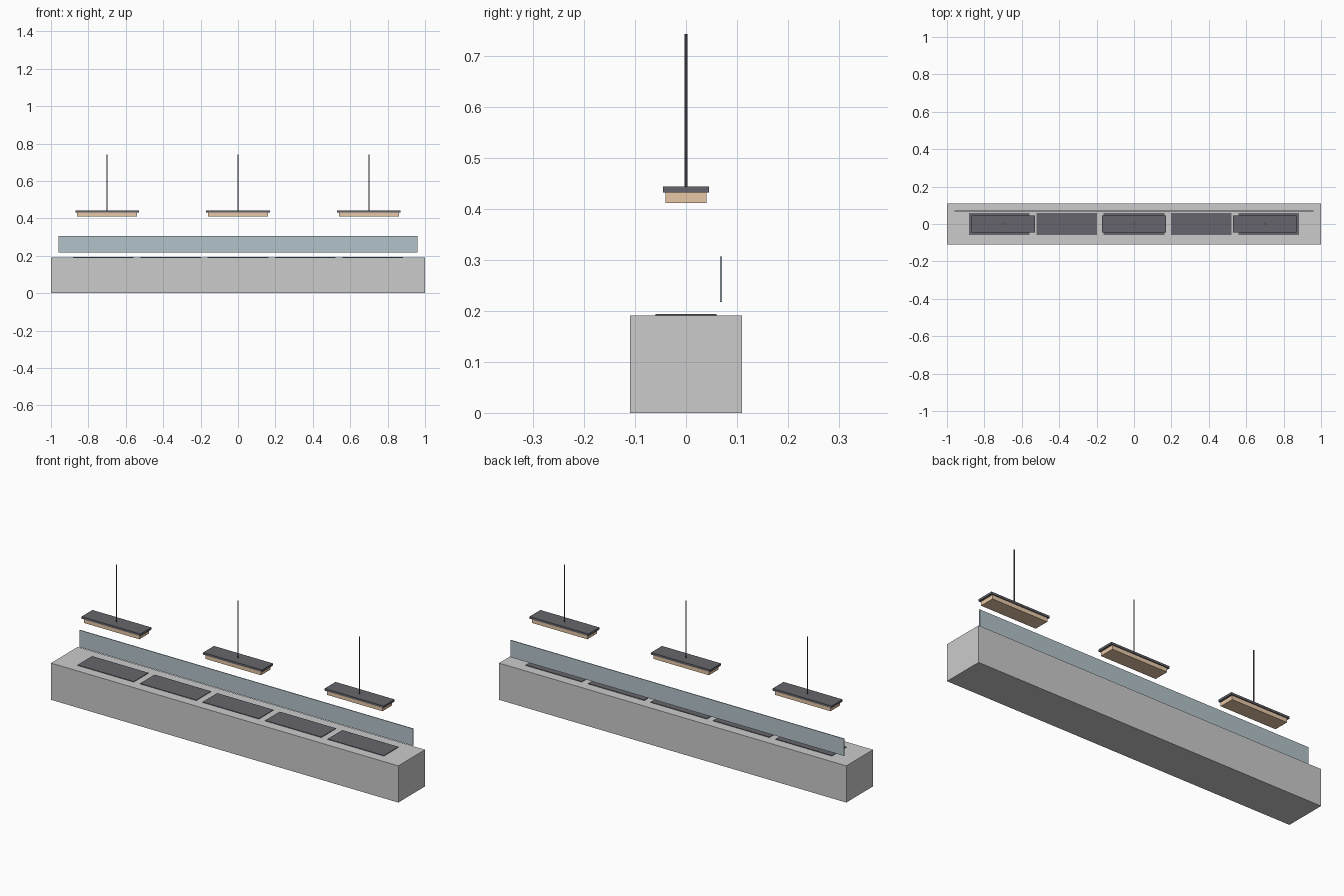
import bpy

if "Cube" in bpy.data.objects:
    bpy.data.objects.remove(bpy.data.objects["Cube"])


def material(name, rgba):
    m = bpy.data.materials.new(name)
    m.diffuse_color = rgba
    m.use_nodes = True
    m.node_tree.nodes["Principled BSDF"].inputs["Base Color"].default_value = m.diffuse_color
    return m


dark = material("dark_metal", (0.13, 0.13, 0.15, 1))
glass = material("pale_glass", (0.45, 0.55, 0.60, 1))
warm = material("warm_light", (0.80, 0.58, 0.38, 1))


def box(name, x, y, z, mat=None):
    """Box from (min, max) ranges on each axis."""
    bpy.ops.mesh.primitive_cube_add(size=1, location=[(a + b) / 2 for a, b in (x, y, z)])
    o = bpy.context.object
    o.name = name
    o.scale = [b - a for a, b in (x, y, z)]
    bpy.ops.object.transform_apply(location=False, rotation=False, scale=True)
    if mat:
        o.data.materials.append(mat)
    return o


# Counter body
box("counter", (-1, 1), (-0.11, 0.11), (0, 0.191))

# Five dark trays along the top
for i in range(5):
    cx = (i - 2) * 0.36
    box(f"tray_{i + 1}", (cx - 0.162, cx + 0.162), (-0.06, 0.06), (0.189, 0.194), dark)

# Glass screen floating above the rear edge
box("glass_screen", (-0.96, 0.96), (0.067, 0.071), (0.217, 0.306), glass)

# Three hanging heat lamps: light panel, hood and rod
for i in range(3):
    cx = (i - 1) * 0.70
    box(f"lamp_light_{i + 1}", (cx - 0.16, cx + 0.16), (-0.04, 0.04), (0.411, 0.433), warm)
    box(f"lamp_hood_{i + 1}", (cx - 0.17, cx + 0.17), (-0.045, 0.045), (0.432, 0.443), dark)
    bpy.ops.mesh.primitive_cylinder_add(vertices=8, radius=0.003, depth=0.302,
                                        location=(cx, 0, 0.591))
    rod = bpy.context.object
    rod.name = f"lamp_rod_{i + 1}"
    rod.data.materials.append(dark)
    bpy.ops.object.shade_smooth_by_angle()
